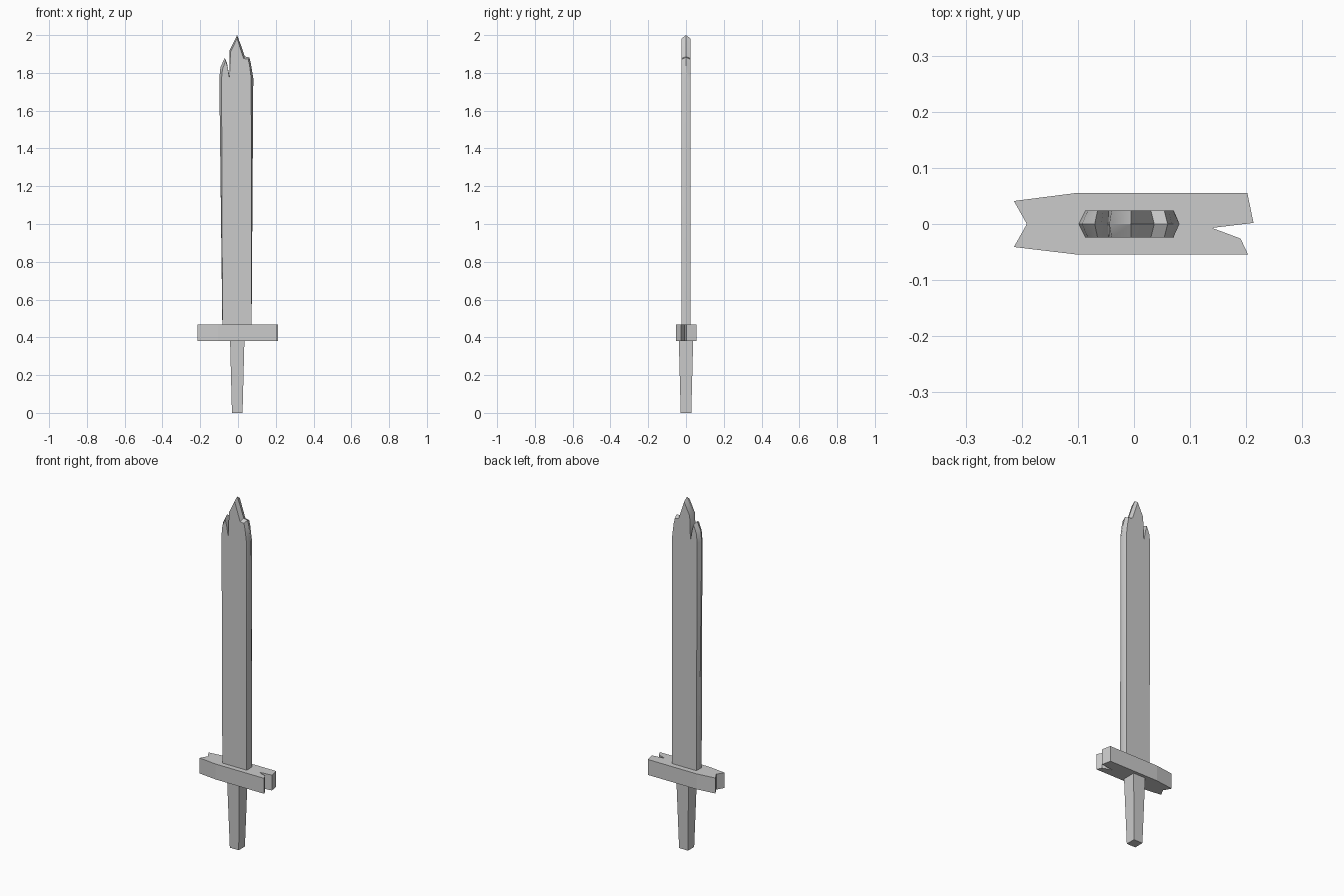
import bpy, bmesh

if "Cube" in bpy.data.objects:
    bpy.data.objects.remove(bpy.data.objects["Cube"])


def make_solid(name, rings):
    """Skin matching closed rings in order and cap both ends."""
    bm = bmesh.new()
    loops = [[bm.verts.new(p) for p in ring] for ring in rings]
    n = len(loops[0])
    for a, b in zip(loops, loops[1:]):
        for i in range(n):
            j = (i + 1) % n
            bm.faces.new((a[i], a[j], b[j], b[i]))
    bm.faces.new(loops[0][::-1])
    bm.faces.new(loops[-1])
    bmesh.ops.recalc_face_normals(bm, faces=bm.faces)
    mesh = bpy.data.meshes.new(name)
    bm.to_mesh(mesh)
    bm.free()
    obj = bpy.data.objects.new(name, mesh)
    bpy.context.collection.objects.link(obj)
    return obj


# Grip: square section, narrowing to the base
def square(cx, r, z):
    return [(cx - r, -r, z), (cx + r, -r, z), (cx + r, r, z), (cx - r, r, z)]


make_solid("grip", [square(-0.004, 0.028, 0), square(-0.004, 0.038, 0.385)])

# Guard: extruded plan with split ends
plan = [(-0.214, 0.041), (-0.191, 0), (-0.214, -0.041), (-0.105, -0.054),
        (0.203, -0.054), (0.19, -0.026), (0.139, -0.007), (0.213, 0.002),
        (0.202, 0.055), (-0.105, 0.055)]
make_solid("guard", [[(x, y, z) for x, y in plan] for z in (0.38, 0.468)])

# Blade: broken-tip outline, ridge outline at mid thickness, inset faces each side
ridge = [(-0.083, 0.46), (-0.099, 1.77), (-0.093, 1.83), (-0.070, 1.88),
         (-0.058, 1.85), (-0.046, 1.785), (-0.044, 1.92), (-0.005, 2.0),
         (0.018, 1.94), (0.036, 1.887), (0.060, 1.882), (0.068, 1.85),
         (0.081, 1.77), (0.072, 0.46)]
face = [(-0.082, 0.46), (-0.087, 1.77), (-0.082, 1.82), (-0.065, 1.866),
        (-0.055, 1.83), (-0.045, 1.77), (-0.040, 1.91), (-0.005, 1.982),
        (0.012, 1.93), (0.030, 1.876), (0.054, 1.872), (0.061, 1.84),
        (0.070, 1.77), (0.071, 0.46)]
blade = make_solid("blade", [[(x, y, z) for x, z in outline] for outline, y in
                             ((face, -0.024), (ridge, 0), (face, 0.024))])
bpy.context.view_layer.objects.active = blade
blade.select_set(True)
bpy.ops.object.shade_smooth_by_angle(angle=0.52)
